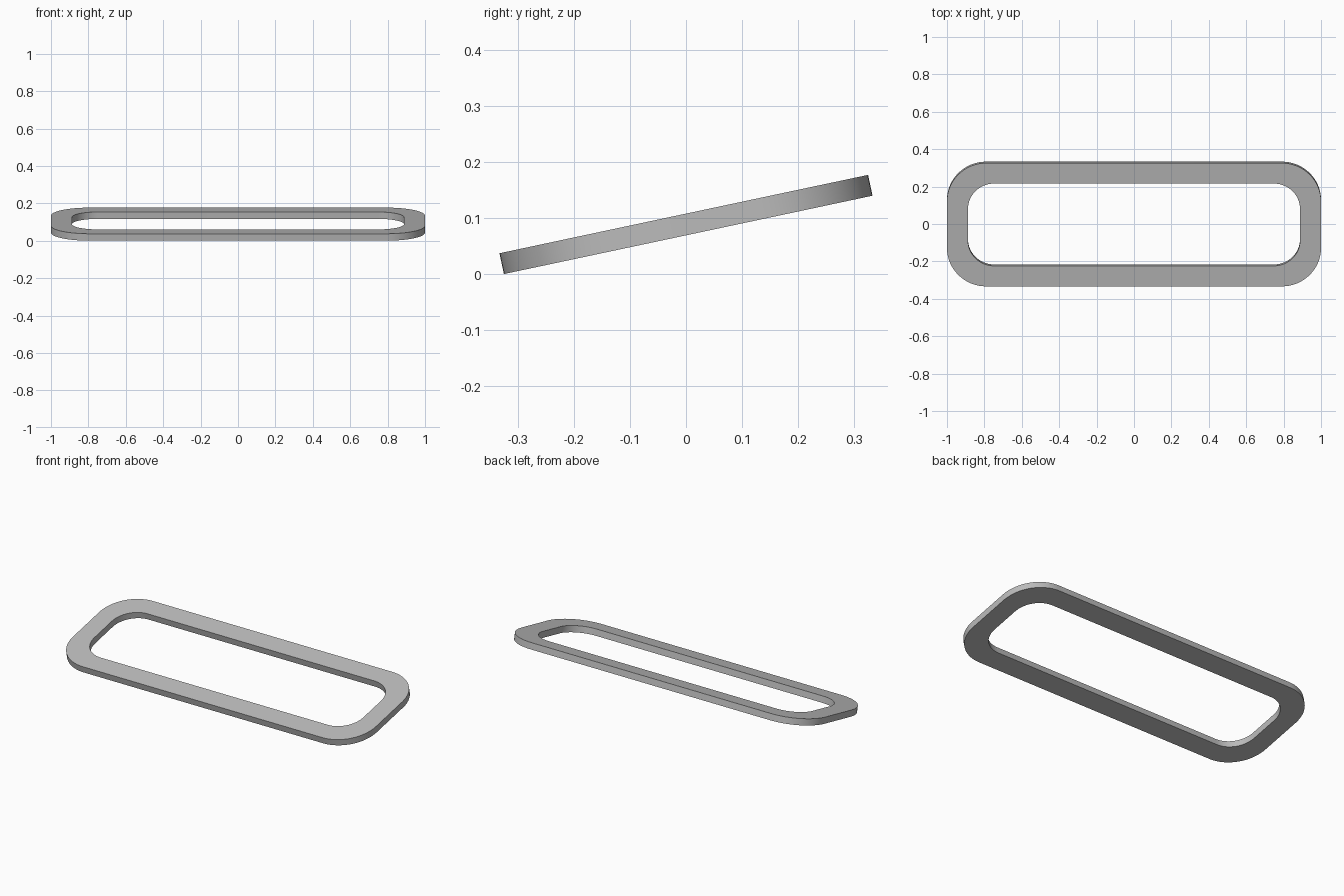
import bpy
import bmesh
from math import sin, cos, pi, radians
from mathutils import Matrix

cube = bpy.data.objects.get("Cube")
if cube:
    bpy.data.objects.remove(cube, do_unlink=True)

TILT = radians(12)
THICK = 0.038
HALF_W, HALF_D = 1.0, 0.337
BAND = 0.112
STEPS = 16


def rounded_rect(half_w, half_d, radius):
    """Outline points of a rounded rectangle, counter-clockwise."""
    points = []
    corners = [(1, 1), (-1, 1), (-1, -1), (1, -1)]
    for i, (sx, sy) in enumerate(corners):
        for k in range(STEPS + 1):
            a = (i + k / STEPS) * pi / 2
            points.append((sx * (half_w - radius) + radius * cos(a),
                           sy * (half_d - radius) + radius * sin(a)))
    return points


# Grey material
grey = bpy.data.materials.new("light grey")
grey.use_nodes = True
colour = (0.5, 0.5, 0.5, 1)
grey.diffuse_color = colour
grey.node_tree.nodes["Principled BSDF"].inputs["Base Color"].default_value = colour

# Flat ring between the outer and inner outlines
bm = bmesh.new()
outer = rounded_rect(HALF_W, HALF_D, 0.21)
inner = rounded_rect(HALF_W - BAND, HALF_D - BAND, 0.14)
rings = [[bm.verts.new((x, y, z)) for x, y in outline]
         for outline, z in ((outer, -THICK / 2), (outer, THICK / 2),
                            (inner, THICK / 2), (inner, -THICK / 2))]
count = len(outer)
for r in range(4):
    a, b = rings[r], rings[(r + 1) % 4]
    for i in range(count):
        j = (i + 1) % count
        bm.faces.new((a[i], a[j], b[j], b[i]))
bmesh.ops.recalc_face_normals(bm, faces=bm.faces)

# Tilt the back up and rest the front edge on the ground
bm.transform(Matrix.Rotation(TILT, 4, 'X'))
lowest = min(v.co.z for v in bm.verts)
bm.transform(Matrix.Translation((0, 0, -lowest)))

mesh = bpy.data.meshes.new("tilted_frame")
bm.to_mesh(mesh)
bm.free()
mesh.materials.append(grey)
frame = bpy.data.objects.new("tilted_frame", mesh)
bpy.context.collection.objects.link(frame)

# Smooth the rounded corners, keep the rims sharp
bpy.ops.object.select_all(action='DESELECT')
frame.select_set(True)
bpy.context.view_layer.objects.active = frame
bpy.ops.object.shade_smooth_by_angle(angle=radians(30))
